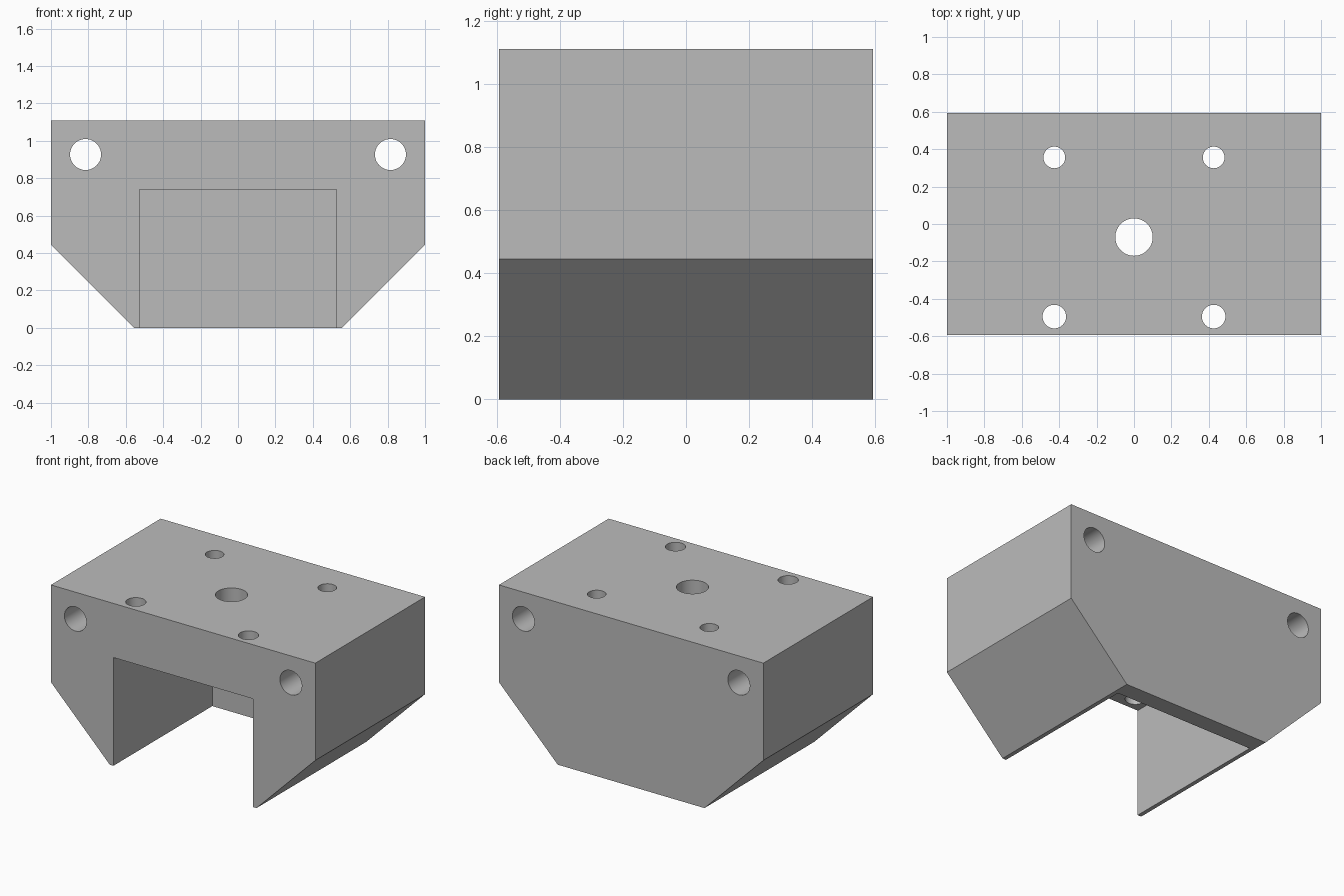
import bpy
import bmesh
import math
from mathutils import Matrix, Vector

default_cube = bpy.data.objects.get("Cube")
if default_cube:
    bpy.data.objects.remove(default_cube, do_unlink=True)

HALF_DEPTH = 0.593
HEIGHT = 1.11
POCKET_TOP = 0.74
POCKET_BACK = 0.475

grey = bpy.data.materials.new("plain grey")
grey.use_nodes = True
colour = (0.5, 0.5, 0.5, 1)
grey.diffuse_color = colour
grey.node_tree.nodes["Principled BSDF"].inputs["Base Color"].default_value = colour


def add_object(name, bm):
    bmesh.ops.recalc_face_normals(bm, faces=bm.faces)
    mesh = bpy.data.meshes.new(name)
    bm.to_mesh(mesh)
    bm.free()
    mesh.materials.append(grey)
    obj = bpy.data.objects.new(name, mesh)
    bpy.context.collection.objects.link(obj)
    return obj


def extruded(name, half_profile, y0, y1):
    """Mirror a right-hand xz profile and extrude it along y."""
    bm = bmesh.new()
    outline = half_profile + [(-x, z) for x, z in reversed(half_profile)]
    face = bm.faces.new([bm.verts.new((x, y0, z)) for x, z in outline])
    new = bmesh.ops.extrude_face_region(bm, geom=[face])["geom"]
    verts = [v for v in new if isinstance(v, bmesh.types.BMVert)]
    bmesh.ops.translate(bm, verts=verts, vec=(0, y1 - y0, 0))
    return add_object(name, bm)


def drill(name, centre, radius, length, along_y=False):
    bm = bmesh.new()
    turn = Matrix.Rotation(math.pi / 2, 4, "X") if along_y else Matrix()
    bmesh.ops.create_cone(bm, cap_ends=True, segments=48, radius1=radius,
                          radius2=radius, depth=length,
                          matrix=Matrix.Translation(Vector(centre)) @ turn)
    return add_object(name, bm)


# Block with chamfered lower corners
block = extruded("mount_block", [(0.555, 0), (1, 0.445), (1, HEIGHT), ],
                 -HALF_DEPTH, HALF_DEPTH)

# Pocket open at the front and underside
cutters = [extruded("pocket_cutter", [(0.527, -0.2), (0.527, POCKET_TOP)],
                    -HALF_DEPTH - 0.2, POCKET_BACK)]

# Central hole and four screw holes through the roof
cutters.append(drill("centre_hole_cutter", (0, -0.07, HEIGHT), 0.1, 1.0))
for side in (-1, 1):
    for y, radius in ((-0.495, 0.063), (0.356, 0.058)):
        cutters.append(drill("screw_hole_cutter", (side * 0.426, y, HEIGHT), radius, 1.0))
    # Long holes from front to back
    cutters.append(drill("long_hole_cutter", (side * 0.815, 0, 0.927), 0.083, 2.0, True))

for cutter in cutters:
    cutter.hide_render = True
    cut = block.modifiers.new(cutter.name, "BOOLEAN")
    cut.operation = "DIFFERENCE"
    cut.solver = "EXACT"
    cut.object = cutter

# Apply the cuts and discard the cutters
bpy.context.view_layer.objects.active = block
block.select_set(True)
for name in [m.name for m in block.modifiers]:
    bpy.ops.object.modifier_apply(modifier=name)
for cutter in cutters:
    bpy.data.objects.remove(cutter, do_unlink=True)

bpy.ops.object.shade_smooth_by_angle(angle=math.radians(30))
